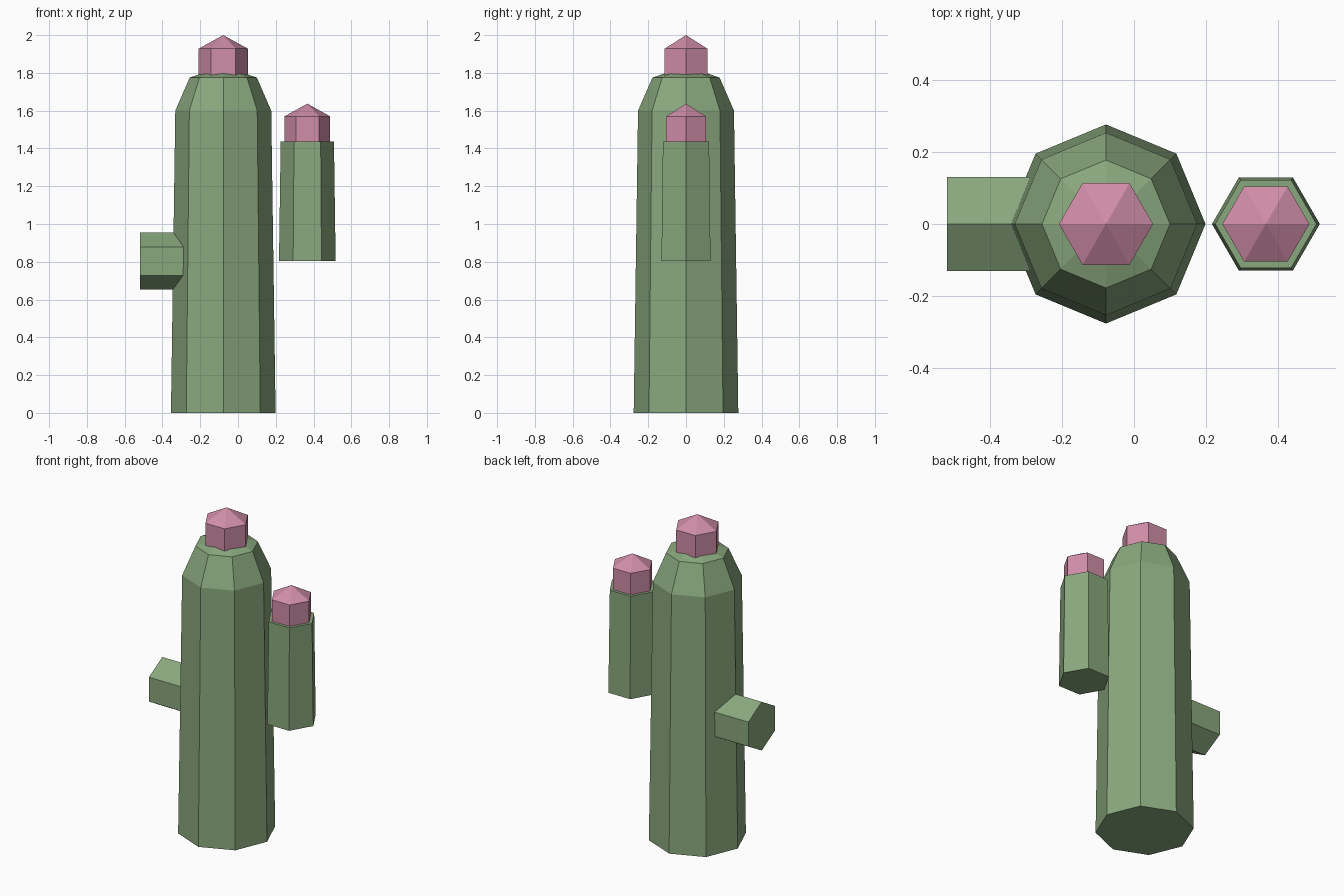
import bpy, bmesh, math
from mathutils import Matrix

if "Cube" in bpy.data.objects:
    bpy.data.objects.remove(bpy.data.objects["Cube"])


def material(name, rgb):
    m = bpy.data.materials.new(name)
    m.diffuse_color = (*rgb, 1)
    m.use_nodes = True
    m.node_tree.nodes["Principled BSDF"].inputs["Base Color"].default_value = m.diffuse_color
    return m


GREEN = material("cactus green", (0.25, 0.39, 0.205))
PINK = material("flower pink", (0.63, 0.27, 0.39))


def lathe(name, sides, rings, mat, matrix):
    """Stack polygon rings of (radius, height); radius 0 closes to a point."""
    bm = bmesh.new()
    loops = []
    for r, z in rings:
        if r == 0:
            loops.append([bm.verts.new((0, 0, z))] * sides)
        else:
            loops.append([bm.verts.new((r * math.cos(math.tau * i / sides),
                                        r * math.sin(math.tau * i / sides), z))
                          for i in range(sides)])
    for lo, hi in zip(loops, loops[1:]):
        for i in range(sides):
            j = (i + 1) % sides
            quad = [lo[i], lo[j], hi[j], hi[i]]
            bm.faces.new(list(dict.fromkeys(quad)))
    bm.faces.new(loops[0][::-1])
    if rings[-1][0] > 0:
        bm.faces.new(loops[-1])
    bm.transform(matrix)
    bmesh.ops.recalc_face_normals(bm, faces=bm.faces)
    mesh = bpy.data.meshes.new(name)
    bm.to_mesh(mesh)
    bm.free()
    mesh.materials.append(mat)
    ob = bpy.data.objects.new(name, mesh)
    bpy.context.collection.objects.link(ob)
    return ob


def flower(name, x, z, r, wall, tip):
    lathe(name, 6, [(r, 0), (r, wall), (0, tip)], PINK,
          Matrix.Translation((x, 0, z)))


TRUNK_X, ARM_X = -0.078, 0.367

# Eight-sided trunk with a tapered shoulder
lathe("trunk", 8, [(0.277, 0), (0.254, 1.6), (0.178, 1.775), (0.10, 1.802)],
      GREEN, Matrix.Translation((TRUNK_X, 0, 0)))
flower("trunk_flower", TRUNK_X, 1.79, 0.131, 0.138, 0.21)

# Upright arm, standing free beside the trunk
lathe("upright_arm", 6, [(0.15, 0.803), (0.141, 1.437)], GREEN,
      Matrix.Translation((ARM_X, 0, 0)))
flower("arm_flower", ARM_X, 1.43, 0.121, 0.14, 0.207)

# Sideways stub running into the trunk, with an edge along its top
lathe("side_stub", 6, [(0.151, 0), (0.151, 0.30)], GREEN,
      Matrix.Translation((-0.52, 0, 0.803)) @ Matrix.Rotation(math.pi / 2, 4, 'Y'))
